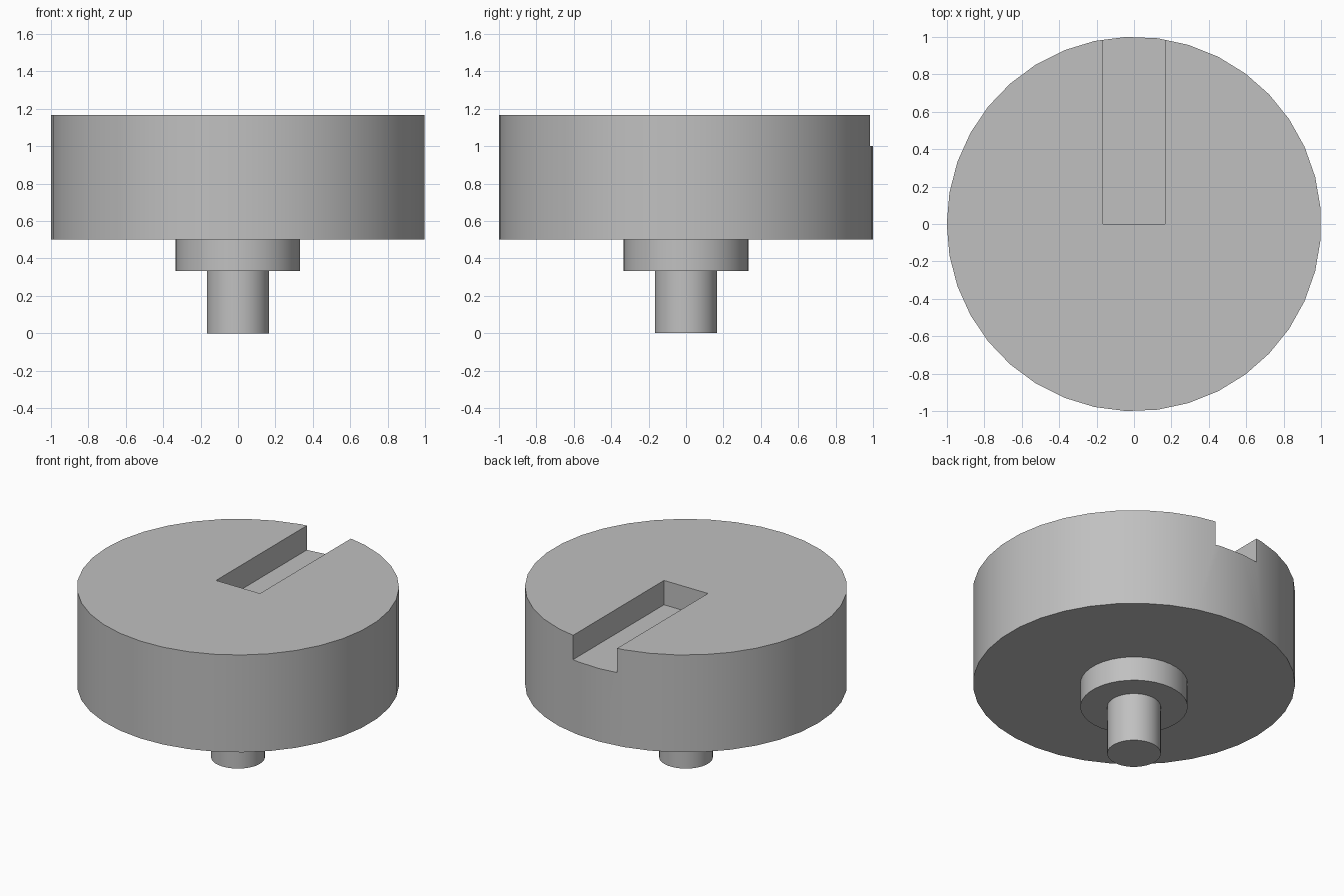
import bpy
import math

default = bpy.data.objects.get("Cube")
if default:
    bpy.data.objects.remove(default, do_unlink=True)

SIDES = 37
UNIT = 1 / 6  # all sizes are whole multiples of this

# Single plain grey
grey = bpy.data.materials.new("plain_grey")
grey.use_nodes = True
colour = (0.53, 0.53, 0.53, 1)
grey.diffuse_color = colour
grey.node_tree.nodes["Principled BSDF"].inputs["Base Color"].default_value = colour


def round_part(name, radius, bottom, top):
    """Upright cylinder with a corner on the -x axis, sizes in units."""
    bpy.ops.mesh.primitive_cylinder_add(
        vertices=SIDES, radius=radius * UNIT, depth=(top - bottom) * UNIT,
        location=(0, 0, (top + bottom) / 2 * UNIT), rotation=(0, 0, math.pi / 2))
    part = bpy.context.object
    part.name = name
    part.data.materials.append(grey)
    bpy.ops.object.transform_apply(location=True, rotation=True, scale=True)
    return part


def smooth(part):
    bpy.ops.object.select_all(action="DESELECT")
    part.select_set(True)
    bpy.context.view_layer.objects.active = part
    bpy.ops.object.shade_smooth_by_angle(angle=math.radians(30))


# Stepped stem and wide disc
pin = round_part("pin", 1, 0, 2)
collar = round_part("collar", 2, 2, 3)
disc = round_part("disc", 6, 3, 7)

# Slot from the centre out through the back rim
bpy.ops.mesh.primitive_cube_add(size=1, location=(0, 4 * UNIT, 7 * UNIT))
cutter = bpy.context.object
cutter.name = "slot_cutter"
cutter.scale = (2 * UNIT, 8 * UNIT, 2 * UNIT)
cutter.hide_render = True
cutter.data.materials.append(grey)

bpy.context.view_layer.objects.active = disc
cut = disc.modifiers.new("slot", "BOOLEAN")
cut.operation = "DIFFERENCE"
cut.solver = "EXACT"
cut.object = cutter
bpy.ops.object.modifier_apply(modifier=cut.name)
bpy.data.objects.remove(cutter, do_unlink=True)

for part in (pin, collar, disc):
    smooth(part)
